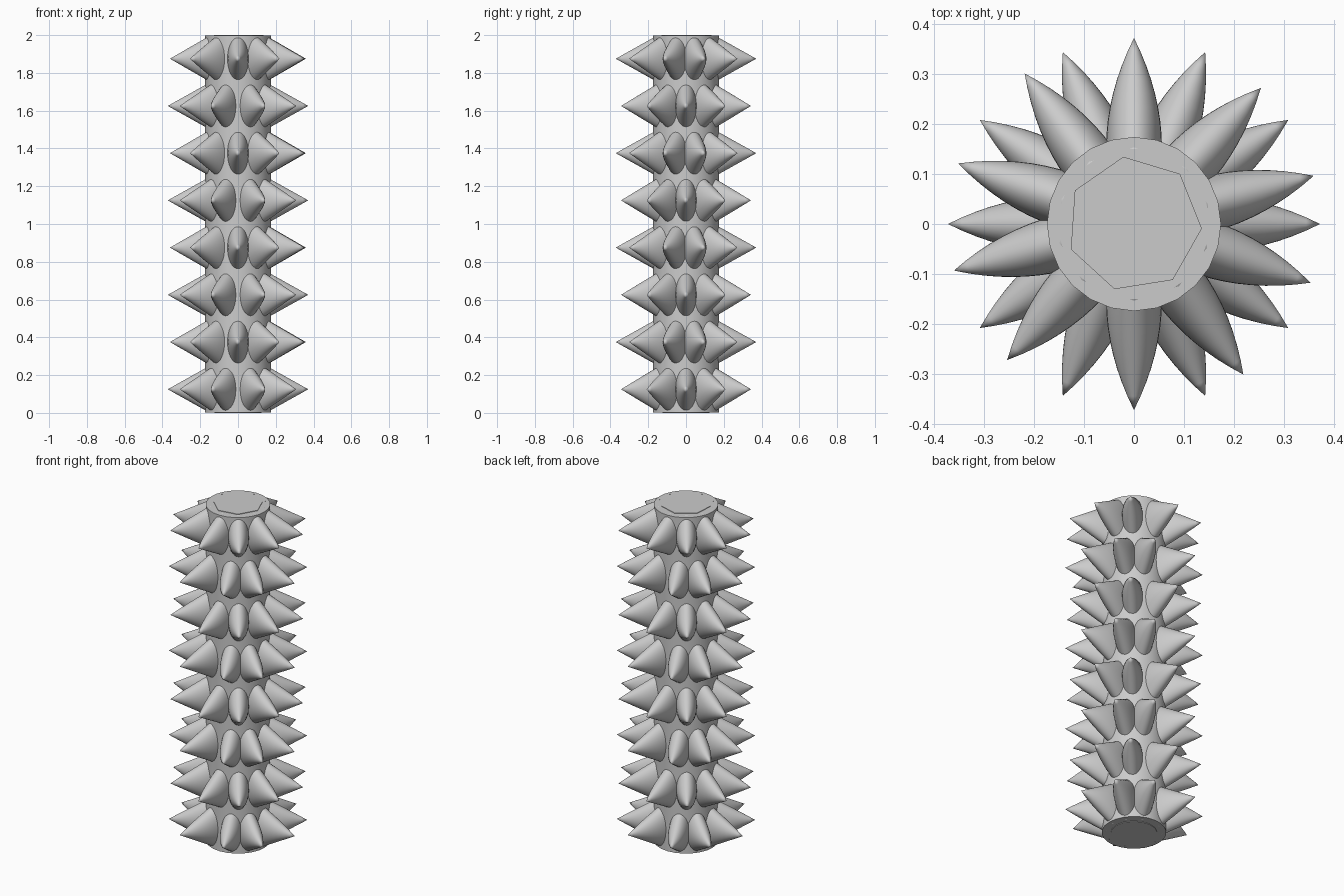
import bpy, bmesh
from math import sin, cos, pi, radians
from mathutils import Matrix

default = bpy.data.objects.get("Cube")
if default:
    bpy.data.objects.remove(default, do_unlink=True)

grey = bpy.data.materials.new("plain grey")
grey.use_nodes = True
colour = (0.6, 0.6, 0.6, 1)
grey.diffuse_color = colour
grey.node_tree.nodes["Principled BSDF"].inputs["Base Color"].default_value = colour

CORE_R, TIP_R, ROOT_R = 0.174, 0.372, 0.15
HALF_W, HALF_H = 0.056, 0.124
SIDES, STEPS = 32, 8
RINGS, SPACING = 8, 0.25


def finish(name, bm, smooth_angle=35):
    bmesh.ops.recalc_face_normals(bm, faces=bm.faces)
    mesh = bpy.data.meshes.new(name)
    bm.to_mesh(mesh)
    bm.free()
    mesh.materials.append(grey)
    obj = bpy.data.objects.new(name, mesh)
    bpy.context.collection.objects.link(obj)
    bpy.ops.object.select_all(action='DESELECT')
    obj.select_set(True)
    bpy.context.view_layer.objects.active = obj
    bpy.ops.object.shade_smooth_by_angle(angle=radians(smooth_angle))
    return obj


def cylinder(name, radius, z0, z1, sides, turn=0):
    bm = bmesh.new()
    place = Matrix.Translation((0, 0, (z0 + z1) / 2)) @ Matrix.Rotation(radians(turn), 4, 'Z')
    bmesh.ops.create_cone(bm, cap_ends=True, segments=sides, radius1=radius,
                          radius2=radius, depth=z1 - z0, matrix=place)
    return finish(name, bm)


def add_spike(bm, angle, z):
    """Spike along the angle: straight taper in height, bowed taper in width."""
    place = Matrix.Translation((0, 0, z)) @ Matrix.Rotation(radians(angle), 4, 'Z')
    loops = []
    for i in range(STEPS):
        t = i / STEPS
        w, h = HALF_W * (1 - t * t), HALF_H * (1 - t)
        r = ROOT_R + (TIP_R - ROOT_R) * t
        loops.append([bm.verts.new(place @ Matrix.Translation(
            (r, w * cos(2 * pi * k / SIDES), h * sin(2 * pi * k / SIDES))).translation)
            for k in range(SIDES)])
    tip = bm.verts.new(place @ Matrix.Translation((TIP_R, 0, 0)).translation)
    bm.faces.new(loops[0])
    for k in range(SIDES):
        n = (k + 1) % SIDES
        for a, b in zip(loops, loops[1:]):
            bm.faces.new((a[k], a[n], b[n], b[k]))
        bm.faces.new((loops[-1][k], loops[-1][n], tip))


# Central column and its thin end plates
cylinder("core", CORE_R, 0.003, 1.997, 24)
cylinder("top_plate", 0.136, 1.99, 2.0, 7, 9)
cylinder("bottom_plate", 0.125, 0.0, 0.01, 16)

# Alternating rings of spikes
even_angles = [0, 34, 67.5, 112.5, 146, 180, 214, 247.5, 292.5, 326]
odd_angles = [15, 47, 90, 126, 161, 194.5, 227, 270, 306, 341.6]
for ring in range(RINGS):
    bm = bmesh.new()
    for angle in (odd_angles if ring % 2 else even_angles):
        add_spike(bm, angle, SPACING * (ring + 0.5))
    finish(f"spike_ring_{ring + 1}", bm, 60)
